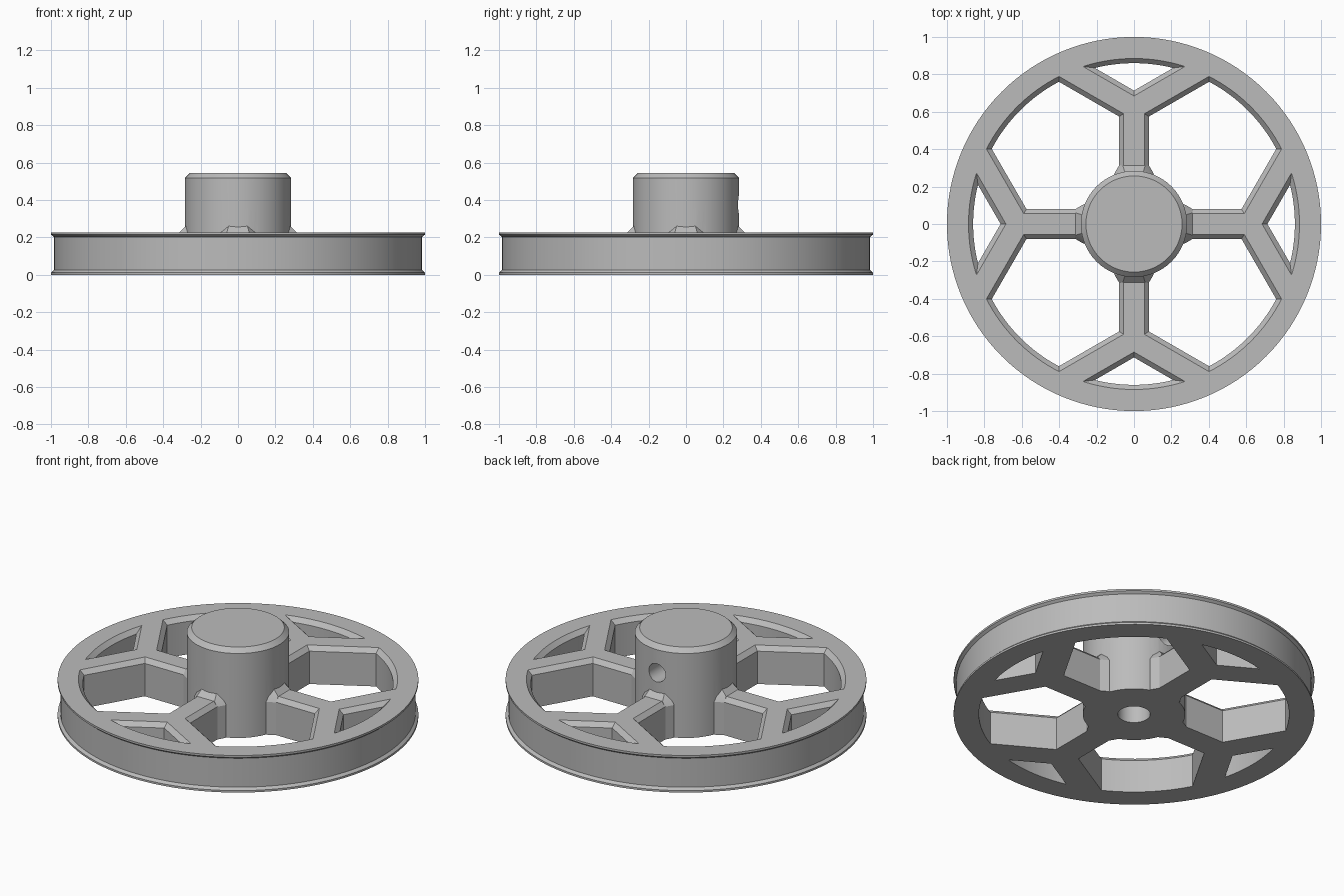
import bpy
import bmesh
from math import cos, sin, tan, pi, radians, sqrt, atan2

if "Cube" in bpy.data.objects:
    bpy.data.objects.remove(bpy.data.objects["Cube"])

metal = bpy.data.materials.new("grey_metal")
metal.use_nodes = True
metal.diffuse_color = (0.5, 0.5, 0.5, 1)
metal.node_tree.nodes["Principled BSDF"].inputs["Base Color"].default_value = (0.5, 0.5, 0.5, 1)

SLOPE = radians(30)      # angle of the forked arms
FORK = 0.621             # radius where each spoke forks
TOP, CHAMFER = 0.227, 0.026


def loft(name, sections):
    """Solid skinned through (height, outline) sections of equal point count."""
    bm = bmesh.new()
    rings = [[bm.verts.new((x, y, z)) for x, y in pts] for z, pts in sections]
    n = len(rings[0])
    for a, b in zip(rings, rings[1:]):
        for i in range(n):
            j = (i + 1) % n
            bm.faces.new((a[i], a[j], b[j], b[i]))
    bm.faces.new(rings[0][::-1])
    bm.faces.new(rings[-1])
    bmesh.ops.recalc_face_normals(bm, faces=bm.faces)
    mesh = bpy.data.meshes.new(name)
    bm.to_mesh(mesh)
    bm.free()
    mesh.materials.append(metal)
    obj = bpy.data.objects.new(name, mesh)
    bpy.context.collection.objects.link(obj)
    return obj


def turned(name, profile, n):
    """Solid of revolution from (radius, height) pairs."""
    return loft(name, [(z, [(r * cos(2 * pi * i / n), r * sin(2 * pi * i / n))
                            for i in range(n)]) for r, z in profile])


def combine(body, tool, operation):
    mod = body.modifiers.new(operation, "BOOLEAN")
    mod.operation, mod.object, mod.solver = operation, tool, "EXACT"
    bpy.context.view_layer.objects.active = body
    bpy.ops.object.modifier_apply(modifier=mod.name)
    bpy.data.objects.remove(tool)


def arm_end(a, radius):
    """Where an arm edge starting at (0, a) meets the rim's inner circle."""
    s = sin(SLOPE)
    t = -a * s + sqrt(a * a * s * s - a * a + radius * radius)
    return t * cos(SLOPE), a + t * s


def arc(radius, start, end, n):
    return [(radius * cos(start + (end - start) * i / n),
             radius * sin(start + (end - start) * i / n)) for i in range(n + 1)]


def large_window(half, radius):
    a = FORK - half / cos(SLOPE)
    x, y = arm_end(a, radius)
    ang = atan2(y, x)
    knee = a + half * tan(SLOPE)
    return [(half, half), (half, knee)] + arc(radius, ang, pi / 2 - ang, 16) + [(knee, half)]


def small_window(half, radius):
    a = FORK + half / cos(SLOPE)
    x, y = arm_end(a, radius)
    ang = atan2(y, x)
    return [(0, a)] + arc(radius, ang, pi - ang, 16)


# Grooved rim disc
wheel = turned("spoked_pulley_wheel", [(1, 0), (1, 0.012), (0.985, 0.026),
                                       (0.985, 0.203), (1, 0.215), (1, TOP)], 128)

# Windows with chamfered top edges, leaving the forked spokes
for outline in (large_window, small_window):
    for k in range(4):
        cutter = loft("window_cutter", [
            (-0.1, outline(0.08, 0.86)),
            (TOP - CHAMFER, outline(0.08, 0.86)),
            (TOP, outline(0.055, 0.885)),
            (TOP + 0.02, outline(0.036, 0.904))])
        cutter.rotation_euler.z = k * pi / 2
        combine(wheel, cutter, "DIFFERENCE")

# Hub with chamfered top
hub = turned("hub", [(0.284, 0), (0.284, 0.517), (0.257, 0.544)], 64)
combine(wheel, hub, "UNION")


# Flared spoke roots against the hub
def root(w_in, w_out, r_out):
    return [(0.18, -w_in), (0.27, -w_in), (r_out, -w_out),
            (r_out, w_out), (0.27, w_in), (0.18, w_in)]


for k in range(4):
    gusset = loft("spoke_root", [(0, root(0.105, 0.079, 0.315)),
                                 (0.2, root(0.105, 0.079, 0.315)),
                                 (TOP, root(0.09, 0.06, 0.313)),
                                 (0.26, root(0.058, 0.05, 0.28))])
    gusset.rotation_euler.z = k * pi / 2
    combine(wheel, gusset, "UNION")

# Blind shaft bore from below
combine(wheel, turned("bore", [(0.09, -0.1), (0.09, 0.46)], 48), "DIFFERENCE")

# Set-screw hole through the back of the hub
screw_hole = turned("screw_hole", [(0.056, 0.04), (0.056, 0.4)], 32)
screw_hole.rotation_euler.x = -pi / 2
screw_hole.location.z = 0.375
combine(wheel, screw_hole, "DIFFERENCE")

bpy.ops.object.select_all(action="DESELECT")
wheel.select_set(True)
bpy.context.view_layer.objects.active = wheel
bpy.ops.object.shade_smooth_by_angle(angle=radians(25))
